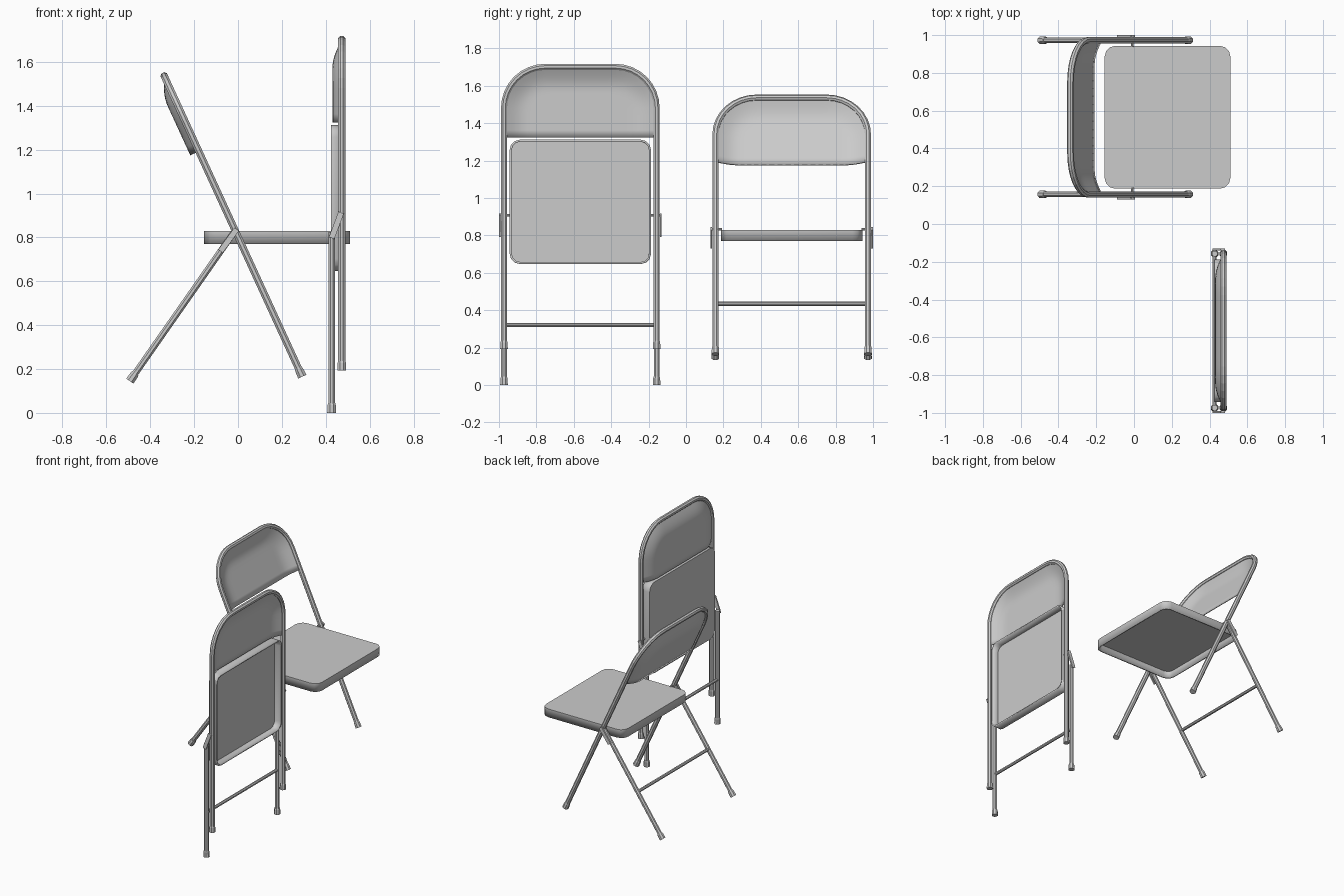
import bpy, bmesh, math
from mathutils import Vector as V, Matrix

if "Cube" in bpy.data.objects:
    bpy.data.objects.remove(bpy.data.objects["Cube"])

HALF = 0.408      # half the distance between the side tubes
R_TUBE = 0.0175


def finish(name, bm, smooth=None):
    bmesh.ops.recalc_face_normals(bm, faces=bm.faces)
    me = bpy.data.meshes.new(name)
    bm.to_mesh(me)
    bm.free()
    ob = bpy.data.objects.new(name, me)
    bpy.context.collection.objects.link(ob)
    if smooth:
        bpy.ops.object.select_all(action='DESELECT')
        ob.select_set(True)
        bpy.context.view_layer.objects.active = ob
        bpy.ops.object.shade_smooth_by_angle(angle=math.radians(smooth))
    return ob


def tube(name, pts, radii, normal, sides=8):
    """Sweep a polygon along a planar path; normal is the path plane's normal."""
    pts = [V(p) for p in pts]
    if not isinstance(radii, (list, tuple)):
        radii = [radii] * len(pts)
    nrm = V(normal).normalized()
    bm = bmesh.new()
    rings = []
    for i, p in enumerate(pts):
        tan = (pts[min(i + 1, len(pts) - 1)] - pts[max(i - 1, 0)]).normalized()
        side = tan.cross(nrm)
        ring = []
        for k in range(sides):
            a = 2 * math.pi * (k + 0.5) / sides
            ring.append(bm.verts.new(p + radii[i] * (math.cos(a) * nrm + math.sin(a) * side)))
        rings.append(ring)
    for a, b in zip(rings, rings[1:]):
        for k in range(sides):
            j = (k + 1) % sides
            bm.faces.new((a[k], a[j], b[j], b[k]))
    bm.faces.new(rings[0])
    bm.faces.new(rings[-1])
    return finish(name, bm)


def plate(name, p, q, width, thick):
    """Flat bar from p to q in an xz plane."""
    p, q = V(p), V(q)
    d = (q - p).normalized()
    w = d.cross(V((0, 1, 0)))
    m = Matrix((d * ((q - p).length + width * 0.5), V((0, thick, 0)), w * width)).transposed().to_4x4()
    m.translation = (p + q) / 2
    bm = bmesh.new()
    bmesh.ops.create_cube(bm, size=1, matrix=m)
    return finish(name, bm)


def foot(name, p, d, normal):
    tube(name, [p, p + d * 0.035, p + d * 0.045], [0.022, 0.0205, 0.0175], normal)


def chair(tag, cy, foot_xz, up, rear_foot, rear_up, bar_h, seat_o, seat_a, seat_t, link):
    U = V((up[0], 0, up[1])).normalized()
    B = V((-U.z, 0, U.x))                 # backward, square to the frame
    O = V((foot_xz[0], cy, foot_xz[1]))

    def P(n, y, h):
        return O + B * n + V((0, y, 0)) + U * h

    # Bent main frame: an upside-down U whose ends are the front legs
    top, R = 1.508, 0.22
    path = [P(0, -HALF, 0.01)]
    for c, start in ((-1, math.pi), (1, math.pi / 2)):
        for k in range(9):
            a = start - k * math.pi / 16
            path.append(P(0, c * (HALF - R) + R * math.cos(a), top - R + R * math.sin(a)))
    path.append(P(0, HALF, 0.01))
    tube(tag + "_main_frame", path, R_TUBE, B)

    # Dished backrest panel inside the bend
    W, H, r, low, nc = 0.398, 1.498, 0.21, 1.13, 28
    rows = [(W, low + (H - r - low) * k / 4) for k in range(4)]
    rows += [(W - r + r * math.cos(a), H - r + r * math.sin(a))
             for a in (k * math.pi / 24 for k in range(13))]
    bm = bmesh.new()
    grid = []
    for w, h in rows:
        line = []
        for k in range(nc + 1):
            y = w * math.sin(math.pi * (k / nc - 0.5))
            cx, cz = abs(y) - (W - r), h - (H - r)
            dist = r - math.hypot(cx, cz) if cx > 0 and cz > 0 else min(W - abs(y), H - h)
            f = min(1, max(0, dist) / 0.12)
            line.append(bm.verts.new(P(0.038 * math.sin(f * math.pi / 2), y, h)))
        grid.append(line)
    for a, b in zip(grid, grid[1:]):
        for k in range(nc):
            bm.faces.new((a[k], a[k + 1], b[k + 1], b[k]))
    back = finish(tag + "_backrest", bm, 35)
    mod = back.modifiers.new("thickness", 'SOLIDIFY')
    mod.thickness, mod.offset = 0.01, 0

    # Seat: a shallow pan with rounded corners, open underneath
    L, SW, depth, cr = 0.665, 0.378, 0.06, 0.055
    A, T, S = V(seat_a), V(seat_t), V((seat_o[0], cy, seat_o[1]))
    outline = []
    for i, (sa, sy) in enumerate(((1, 1), (0, 1), (0, -1), (1, -1))):
        ca, cyy = (L - cr if sa else cr), sy * (SW - cr)
        for k in range(4):
            t = i * math.pi / 2 + k * math.pi / 6
            outline.append((ca + cr * math.cos(t), cyy + cr * math.sin(t)))
    bm = bmesh.new()
    upper = [bm.verts.new(S + A * a + V((0, y, 0))) for a, y in outline]
    lower = [bm.verts.new(v.co + T * depth) for v in upper]
    bm.faces.new(upper)
    for k in range(len(upper)):
        j = (k + 1) % len(upper)
        bm.faces.new((upper[k], upper[j], lower[j], lower[k]))
    seat = finish(tag + "_seat", bm, 35)
    mod = seat.modifiers.new("thickness", 'SOLIDIFY')
    mod.thickness, mod.offset, mod.use_even_offset = 0.011, -1, True

    # Rear legs, feet, links and pivots on both sides
    RU = V((rear_up[0], 0, rear_up[1])).normalized()
    RF = V((rear_foot[0], cy, rear_foot[1]))
    Y = V((0, 1, 0))
    for s, side in ((-1, "near"), (1, "far")):
        off = Y * s * HALF
        tube(f"{tag}_rear_leg_{side}", [RF + off + RU * 0.01, RF + off + RU * 0.825], 0.016, Y)
        foot(f"{tag}_rear_foot_{side}", RF + off, RU, Y)
        foot(f"{tag}_front_foot_{side}", O + off, U, Y)
        p, q = (V((x, cy + s * 0.430, z)) for x, z in link)
        plate(f"{tag}_link_{side}", p, q, 0.026, 0.01)
        q.y = cy + s * 0.372
        tube(f"{tag}_pivot_{side}", [q, q + Y * s * 0.06], 0.007, U)

    # Crossbar between the rear legs
    c = RF + RU * bar_h
    tube(tag + "_crossbar", [c - Y * HALF, c + Y * HALF], 0.0115, RU)


# Unfolded chair
chair("open", 0.565, (0.293, 0.165), (-0.634, 1.381),
      (-0.493, 0.145), (0.486, 0.695), 0.354,
      (-0.155, 0.83), (1, 0, 0), (0, 0, -1),
      ((-0.076, 0.742), (-0.010, 0.832)))

# Folded chair, standing upright
chair("folded", -0.565, (0.473, 0.193), (0, 1),
      (0.427, 0.0), (0, 1), 0.322,
      (0.425, 0.647), (0, 0, 1), (1, 0, 0),
      ((0.429, 0.803), (0.468, 0.907)))
